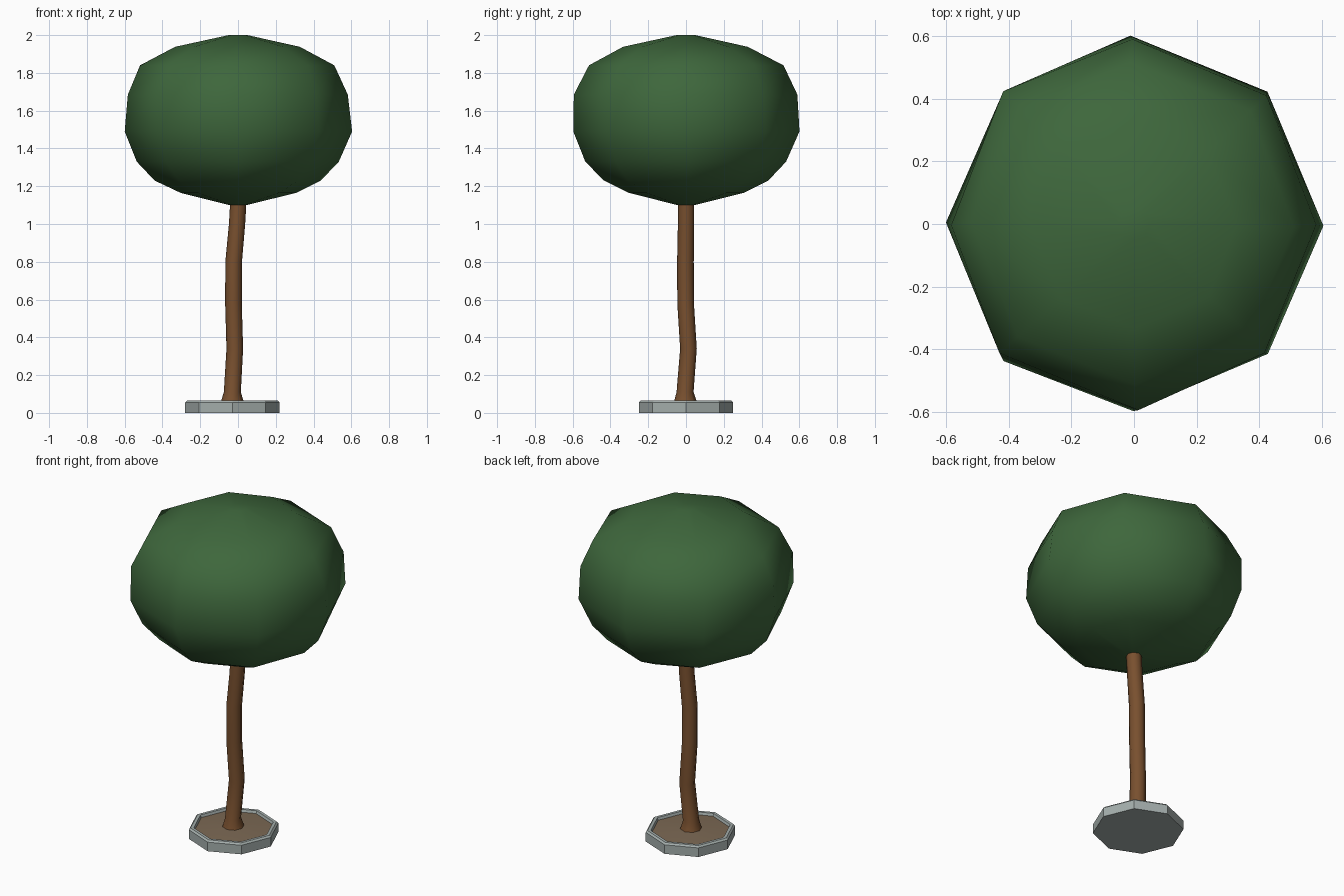
import bpy, math, random

if "Cube" in bpy.data.objects:
    bpy.data.objects.remove(bpy.data.objects["Cube"])

random.seed(4)
SIDES = 8


def material(name, rgb):
    m = bpy.data.materials.new(name)
    m.diffuse_color = (*rgb, 1)
    m.use_nodes = True
    m.node_tree.nodes["Principled BSDF"].inputs["Base Color"].default_value = m.diffuse_color
    return m


GREEN = material("leaf green", (0.048, 0.135, 0.045))
BROWN = material("bark brown", (0.19, 0.08, 0.028))
SOIL = material("soil tan", (0.20, 0.14, 0.088))
STONE = material("stone grey", (0.37, 0.42, 0.41))


def rings(name, levels, mats, jitter=0.0, angle=180, mat_rule=None):
    """Loft eight-sided rings given as (x, y, z, radius), capping both ends."""
    verts, faces = [], []
    for x, y, z, r in levels:
        for i in range(SIDES):
            a = 2 * math.pi * i / SIDES + random.uniform(-jitter, jitter) * 2
            rr = r * (1 + random.uniform(-jitter, jitter))
            verts.append((x + rr * math.cos(a), y + rr * math.sin(a), z))
    for k in range(len(levels) - 1):
        for i in range(SIDES):
            j = (i + 1) % SIDES
            a, b = k * SIDES, (k + 1) * SIDES
            faces.append((a + i, a + j, b + j, b + i))
    faces.append(tuple(reversed(range(SIDES))))
    faces.append(tuple(range(len(verts) - SIDES, len(verts))))
    me = bpy.data.meshes.new(name)
    me.from_pydata(verts, [], faces)
    for m in mats:
        me.materials.append(m)
    ob = bpy.data.objects.new(name, me)
    bpy.context.collection.objects.link(ob)
    bpy.context.view_layer.objects.active = ob
    ob.select_set(True)
    bpy.ops.object.shade_smooth_by_angle(angle=math.radians(angle))
    ob.select_set(False)
    return ob


# Stone planter ring with closed underside and recessed middle
CX = -0.03
rings("planter_rim", [(CX, 0, z, r) for z, r in
      [(0, 0.25), (0.055, 0.25), (0.065, 0.24), (0.065, 0.222), (0.045, 0.215)]],
      [STONE], angle=30)

# Soil disc, slightly mounded towards the trunk
rings("soil", [(CX, 0, z, r) for z, r in
      [(0.04, 0.217), (0.05, 0.217), (0.06, 0.06)]], [SOIL], angle=30)

# Wavy trunk with flared foot
rings("trunk", [
    (-0.03, -0.003, 0.05, 0.063), (-0.03, -0.005, 0.11, 0.045),
    (-0.017, 0.013, 0.34, 0.044), (-0.024, -0.002, 0.58, 0.044),
    (-0.023, -0.003, 0.80, 0.044), (-0.005, 0.0, 1.0, 0.043),
    (0.003, 0.0, 1.14, 0.043)], [BROWN], angle=60)

# Rounded, slightly uneven leaf crown
rings("leaf_crown", [(0, 0, z, r) for z, r in
      [(1.10, 0.045), (1.165, 0.305), (1.23, 0.44), (1.33, 0.53), (1.49, 0.598),
       (1.685, 0.588), (1.84, 0.513), (1.938, 0.33), (2.0, 0.05)]],
      [GREEN], jitter=0.012)
